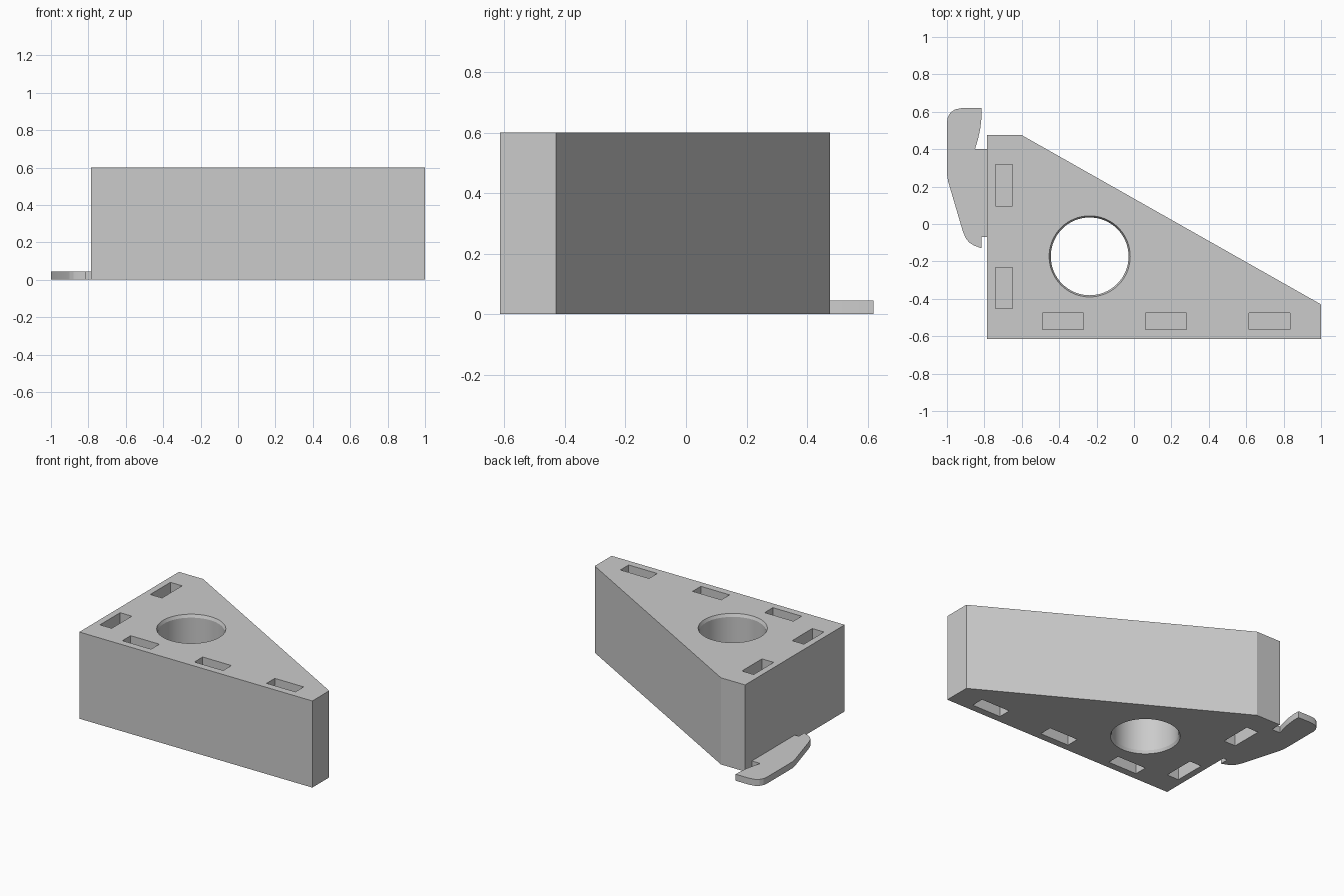
import bpy, bmesh, math
from mathutils import Matrix

cube = bpy.data.objects.get("Cube")
if cube:
    bpy.data.objects.remove(cube, do_unlink=True)

HEIGHT = 0.6

grey = bpy.data.materials.new("plain grey")
grey.use_nodes = True
grey.diffuse_color = (0.6, 0.6, 0.6, 1)
grey.node_tree.nodes["Principled BSDF"].inputs["Base Color"].default_value = grey.diffuse_color


def make_object(name, bm):
    bmesh.ops.recalc_face_normals(bm, faces=bm.faces)
    mesh = bpy.data.meshes.new(name)
    bm.to_mesh(mesh)
    bm.free()
    mesh.materials.append(grey)
    obj = bpy.data.objects.new(name, mesh)
    bpy.context.collection.objects.link(obj)
    return obj


def extrude_outline(name, outline, height):
    bm = bmesh.new()
    face = bm.faces.new([bm.verts.new((x, y, 0)) for x, y in outline])
    result = bmesh.ops.extrude_face_region(bm, geom=[face])
    top = [v for v in result["geom"] if isinstance(v, bmesh.types.BMVert)]
    bmesh.ops.translate(bm, verts=top, vec=(0, 0, height))
    return make_object(name, bm)


def smooth(obj):
    bpy.ops.object.select_all(action="DESELECT")
    obj.select_set(True)
    bpy.context.view_layer.objects.active = obj
    bpy.ops.object.shade_smooth_by_angle(angle=math.radians(15))


def add_box(bm, x, y, z, sx, sy, sz):
    matrix = Matrix.Translation((x, y, z)) @ Matrix.Diagonal((sx, sy, sz, 1))
    bmesh.ops.create_cube(bm, size=1, matrix=matrix)


def add_lathe(bm, cx, cy, profile, segments=64):
    rings = []
    for radius, z in profile:
        angles = [math.tau * i / segments for i in range(segments)]
        rings.append([bm.verts.new((cx + radius * math.cos(a), cy + radius * math.sin(a), z))
                      for a in angles])
    for low, high in zip(rings, rings[1:]):
        for i in range(segments):
            j = (i + 1) % segments
            bm.faces.new((low[i], low[j], high[j], high[i]))
    bm.faces.new(rings[0][::-1])
    bm.faces.new(rings[-1])


# Wedge-shaped block
block = extrude_outline("corner_block", [
    (-0.785, -0.615), (1, -0.615), (1, -0.43), (-0.6, 0.475), (-0.785, 0.475)], HEIGHT)

# Cutter: chamfered round hole, plus pockets in the top and bottom faces
bm = bmesh.new()
add_lathe(bm, -0.237, -0.173, [
    (0.226, -0.02), (0.208, 0.02), (0.208, HEIGHT - 0.02), (0.226, HEIGHT + 0.02)])
LENGTH, WIDTH, DEPTH = 0.22, 0.09, 0.1
for z in (0, HEIGHT):
    for x in (-0.38, 0.172, 0.725):
        add_box(bm, x, -0.52, z, LENGTH, WIDTH, 2 * DEPTH)
    for y in (-0.343, 0.207):
        add_box(bm, -0.695, y, z, WIDTH, LENGTH, 2 * DEPTH)
cutter = make_object("hole_cutter", bm)
cutter.hide_render = True

cut = block.modifiers.new("cut holes", "BOOLEAN")
cut.operation = "DIFFERENCE"
cut.solver = "EXACT"
cut.object = cutter
bpy.context.view_layer.objects.active = block
bpy.ops.object.modifier_apply(modifier=cut.name)
bpy.data.objects.remove(cutter, do_unlink=True)
smooth(block)

# Thin hooked clip on the side, flush with the base
clip = extrude_outline("side_clip", [
    (-0.785, 0.4), (-0.85, 0.4), (-0.835, 0.45), (-0.822, 0.51), (-0.815, 0.57),
    (-0.815, 0.62), (-0.92, 0.62), (-0.955, 0.613), (-0.98, 0.597), (-0.995, 0.573),
    (-1, 0.545), (-1, 0.265), (-0.993, 0.225), (-0.915, -0.04), (-0.9, -0.075),
    (-0.88, -0.1), (-0.855, -0.115), (-0.815, -0.13), (-0.815, -0.07), (-0.785, -0.07)], 0.045)
smooth(clip)
